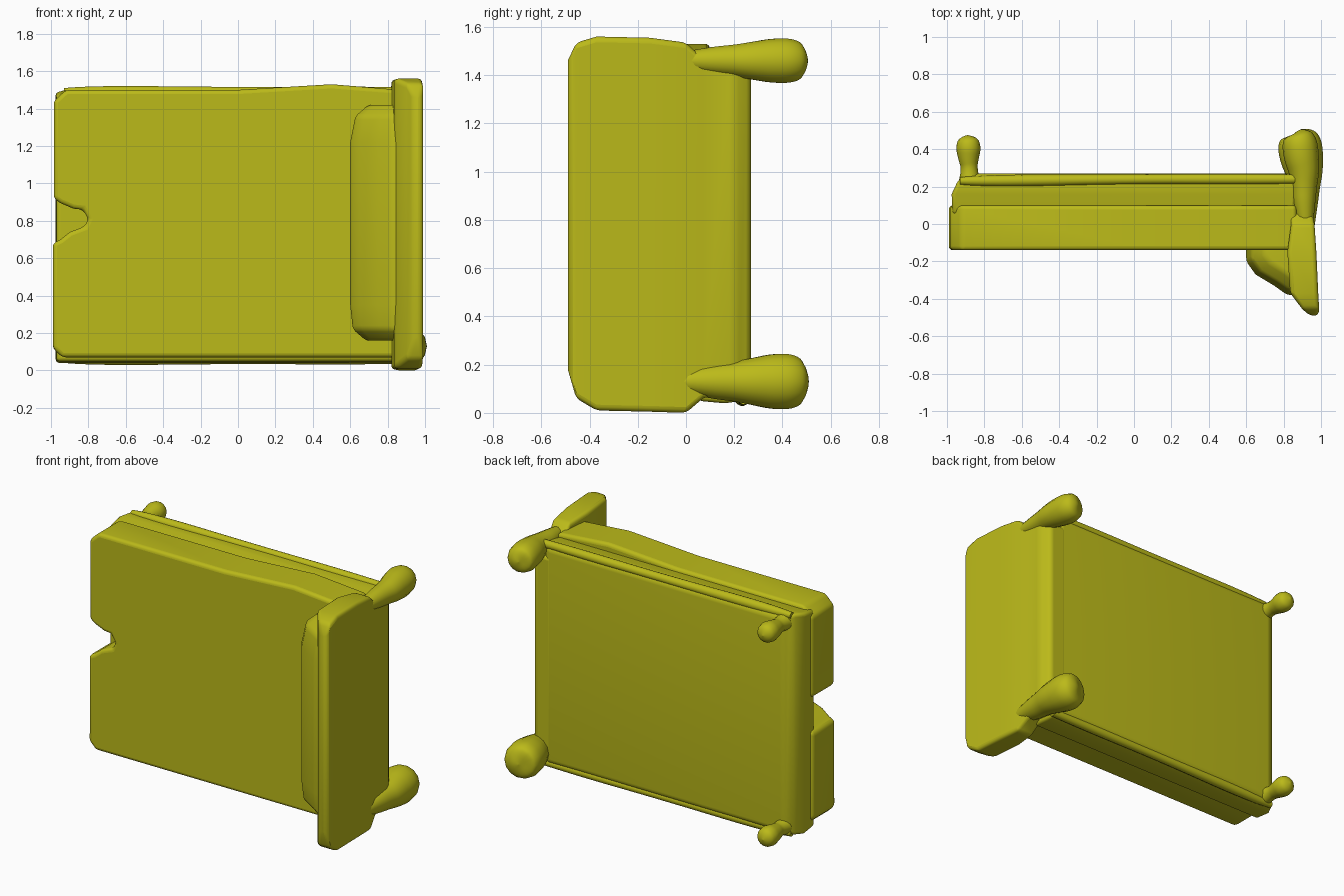
import bpy, bmesh, math

if "Cube" in bpy.data.objects:
    bpy.data.objects.remove(bpy.data.objects["Cube"])

mat = bpy.data.materials.new("olive_yellow")
mat.diffuse_color = (0.5, 0.49, 0.01, 1)
mat.use_nodes = True
mat.node_tree.nodes["Principled BSDF"].inputs["Base Color"].default_value = mat.diffuse_color


def finish(ob, bevel=0.0):
    bpy.context.view_layer.objects.active = ob
    for o in bpy.context.selected_objects:
        o.select_set(False)
    ob.select_set(True)
    ob.data.materials.append(mat)
    if bevel:
        m = ob.modifiers.new("round", 'BEVEL')
        m.width, m.segments = bevel, 4
        m.limit_method, m.angle_limit = 'ANGLE', math.radians(28)
    bpy.ops.object.shade_smooth_by_angle(angle=math.radians(50))
    return ob


def loft(name, rings, bevel):
    """Skin closed rings of 3D points into a solid with capped ends."""
    bm = bmesh.new()
    vs = [[bm.verts.new(p) for p in r] for r in rings]
    n = len(rings[0])
    for a, b in zip(vs, vs[1:]):
        for i in range(n):
            j = (i + 1) % n
            bm.faces.new((a[i], a[j], b[j], b[i]))
    bm.faces.new(vs[0])
    bm.faces.new(vs[-1])
    bmesh.ops.recalc_face_normals(bm, faces=bm.faces)
    me = bpy.data.meshes.new(name)
    bm.to_mesh(me)
    bm.free()
    ob = bpy.data.objects.new(name, me)
    bpy.context.collection.objects.link(ob)
    return finish(ob, bevel)


def slab(name, sections, bevel):
    """Sections of (y, xmin, xmax, zmin, zmax)."""
    return loft(name, [[(a, y, c), (b, y, c), (b, y, d), (a, y, d)]
                       for y, a, b, c, d in sections], bevel)


def limb(name, pts):
    """Lumpy tube through (x, y, z, radius) points."""
    cu = bpy.data.curves.new(name, 'CURVE')
    cu.dimensions = '3D'
    cu.bevel_depth, cu.bevel_resolution = 1.0, 5
    cu.use_fill_caps = True
    sp = cu.splines.new('NURBS')
    sp.points.add(len(pts) - 1)
    for p, (x, y, z, r) in zip(sp.points, pts):
        p.co, p.radius = (x, y, z, 1), r
    sp.order_u, sp.use_endpoint_u, sp.resolution_u = 3, True, 6
    ob = bpy.data.objects.new(name, cu)
    bpy.context.collection.objects.link(ob)
    bpy.context.view_layer.objects.active = ob
    for o in bpy.context.selected_objects:
        o.select_set(False)
    ob.select_set(True)
    bpy.ops.object.convert(target='MESH')
    return finish(bpy.context.view_layer.objects.active)


# Mattress with a notch in its foot edge
outline = [(-0.99, 0.12), (-0.94, 0.07), (0.85, 0.07), (0.87, 1.50), (0.5, 1.53),
           (0, 1.50), (-0.92, 1.50), (-0.985, 1.44), (-0.985, 0.92), (-0.95, 0.895),
           (-0.88, 0.865), (-0.83, 0.86), (-0.80, 0.81), (-0.82, 0.77),
           (-0.90, 0.74), (-0.95, 0.70), (-0.99, 0.68)]
loft("mattress", [[(x, y, z) for x, z in outline] for y in (-0.14, 0.10)], 0.03)

# Bed base behind the mattress
slab("bed_base", [(0.05, -0.97, 0.86, 0.05, 1.47), (0.16, -0.975, 0.87, 0.04, 1.49),
                  (0.235, -0.94, 0.86, 0.05, 1.50), (0.27, -0.89, 0.82, 0.08, 1.47)], 0.02)

# Raised side rails
for z, side in ((1.49, "upper"), (0.06, "lower")):
    limb(side + "_side_rail", [(-0.93, 0.23, z, 0.02), (-0.8, 0.23, z, 0.035),
                               (0, 0.24, z, 0.025), (0.6, 0.24, z, 0.03),
                               (0.87, 0.24, z, 0.025)])

# Headboard, thicker towards its free edge
slab("headboard", [(-0.49, 0.94, 0.985, 0.18, 1.46), (-0.455, 0.90, 0.99, 0.06, 1.535),
                   (-0.37, 0.835, 0.985, 0.01, 1.56), (-0.15, 0.82, 0.975, 0.005, 1.555),
                   (0.0, 0.84, 0.965, 0.0, 1.535), (0.07, 0.83, 0.95, 0.06, 1.47),
                   (0.20, 0.80, 0.95, 0.10, 1.43), (0.27, 0.79, 0.91, 0.12, 1.42)], 0.03)

# Wedge pillow against the headboard
wedge = [(0.60, -0.10), (0.60, -0.20), (0.65, -0.27), (0.75, -0.33),
         (0.82, -0.38), (0.88, -0.38), (0.88, -0.10)]
rings = []
for z, s in ((0.16, 0.7), (0.22, 0.95), (0.35, 1), (1.22, 1), (1.36, 0.9), (1.42, 0.65)):
    rings.append([(0.88 + (x - 0.88) * s, -0.10 + (y + 0.10) * s, z) for x, y in wedge])
loft("pillow", rings, 0.02)

# Legs at the head end
for z, k, side in ((1.46, 0.9, "upper"), (0.13, 1.12, "lower")):
    limb(side + "_head_leg", [(0.92, -0.02, z, 0.04 * k), (0.91, 0.1, z, 0.065 * k),
                              (0.91, 0.2, z, 0.075 * k), (0.91, 0.28, z, 0.09 * k),
                              (0.895, 0.36, z, 0.105 * k), (0.885, 0.44, z, 0.105 * k),
                              (0.875, 0.49, z, 0.075 * k), (0.87, 0.495, z, 0.002)])

# Small legs at the foot end
for z, side in ((1.44, "upper"), (0.10, "lower")):
    limb(side + "_foot_leg", [(-0.88, 0.22, z, 0.06), (-0.88, 0.29, z, 0.04),
                              (-0.885, 0.35, z, 0.055), (-0.885, 0.41, z, 0.068),
                              (-0.89, 0.465, z, 0.05), (-0.89, 0.475, z, 0.002)])
